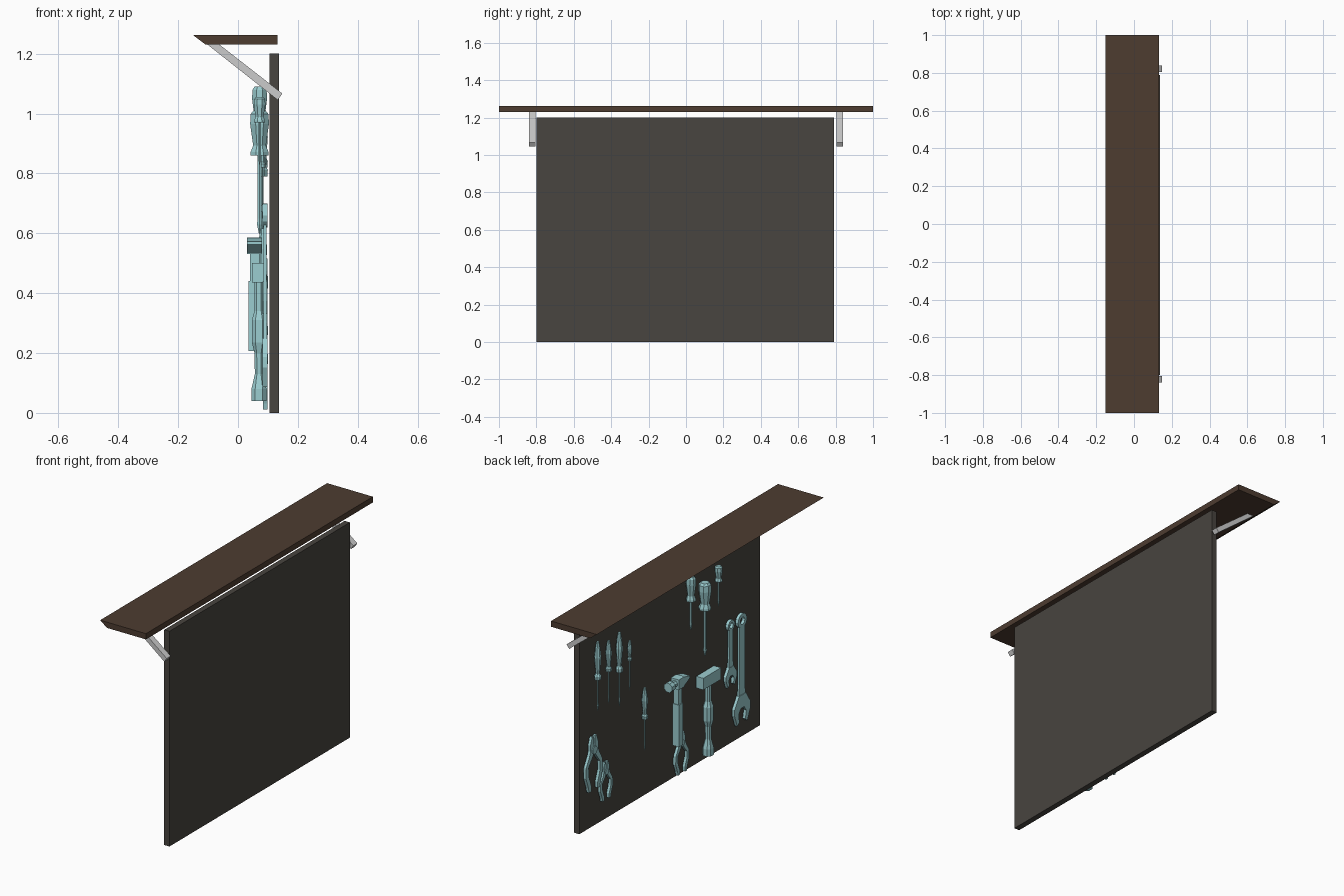
import bpy, bmesh, math
from mathutils import Vector

if "Cube" in bpy.data.objects:
    bpy.data.objects.remove(bpy.data.objects["Cube"])


def material(name, col):
    m = bpy.data.materials.new(name)
    m.diffuse_color = (*col, 1)
    m.use_nodes = True
    m.node_tree.nodes["Principled BSDF"].inputs["Base Color"].default_value = m.diffuse_color
    return m


TEAL = material("tool_teal", (0.33, 0.61, 0.63))
WOOD = material("brown_wood", (0.075, 0.045, 0.03))
DARK = material("dark_board", (0.065, 0.058, 0.05))


def skin(name, rings, mat, closed=False):
    """Bridge equal-sized rings into one solid."""
    bm = bmesh.new()
    vs = [[bm.verts.new(p) for p in r] for r in rings]
    n = len(vs[0])
    for i in range(len(vs) if closed else len(vs) - 1):
        a, b = vs[i], vs[(i + 1) % len(vs)]
        for k in range(n):
            bm.faces.new((a[k], a[(k + 1) % n], b[(k + 1) % n], b[k]))
    if not closed:
        bm.faces.new(vs[0])
        bm.faces.new(vs[-1])
    bmesh.ops.recalc_face_normals(bm, faces=bm.faces)
    me = bpy.data.meshes.new(name)
    bm.to_mesh(me)
    bm.free()
    ob = bpy.data.objects.new(name, me)
    bpy.context.collection.objects.link(ob)
    if mat:
        me.materials.append(mat)
    return ob


def prism_y(name, xz, y0, y1, mat):
    return skin(name, [[(x, y, z) for x, z in xz] for y in (y0, y1)], mat)


def prism_x(name, yz, x0, x1, mat=TEAL):
    return skin(name, [[(x, y, z) for y, z in yz] for x in (x0, x1)], mat)


def box(name, x0, x1, y0, y1, z0, z1, mat=TEAL):
    return prism_y(name, [(x0, z0), (x1, z0), (x1, z1), (x0, z1)], y0, y1, mat)


def strip(name, pts, x0, x1, closed=False):
    """Flat bar of varying width following (y, z, width) points."""
    rings, n = [], len(pts)
    for i, (y, z, w) in enumerate(pts):
        p = pts[(i - 1) % n if closed else max(i - 1, 0)]
        q = pts[(i + 1) % n if closed else min(i + 1, n - 1)]
        d = Vector((q[0] - p[0], q[1] - p[1])).normalized() * w / 2
        rings.append([(x0, y - d.y, z + d.x), (x1, y - d.y, z + d.x),
                      (x1, y + d.y, z - d.x), (x0, y + d.y, z - d.x)])
    return skin(name, rings, TEAL, closed)


def turned(name, x, y, prof, n=8):
    """Faceted round part along z from (z, radius) pairs."""
    ang = [math.tau * (k + .5) / n for k in range(n)]
    return skin(name, [[(x + r * math.cos(a), y + r * math.sin(a), z) for a in ang]
                       for z, r in prof], TEAL)


# Board, shelf with slanted front edge, two diagonal brackets
box("back_board", .105, .137, -.8, .79, 0, 1.2, DARK)
prism_y("shelf", [(-.15, 1.262), (.132, 1.262), (.132, 1.23), (-.108, 1.23)], -1, 1, WOOD)
for side, y in (("left", -.84), ("right", .805)):
    prism_y("bracket_" + side, [(-.108, 1.235), (-.068, 1.235), (.148, 1.067), (.133, 1.045)],
            y, y + .035, None)


# Screwdrivers: y, tip, handle bottom, handle top, radius
def screwdriver(i, x, y, tip, hb, top, r, shape):
    h = top - hb
    turned(f"screwdriver_handle_{i}", x, y, [(hb + t * h, r * k) for t, k in shape])
    s = r * .22
    turned(f"screwdriver_shaft_{i}", x, y,
           [(hb + .01, s), (tip + .05, s), (tip + .03, s * 1.3), (tip, s * .4)], 6)


STUBBY = [(0, .95), (.08, .95), (.22, .68), (.4, .8), (.7, 1), (.92, .95), (1, .65)]
SLIM = [(0, .9), (.1, 1), (.16, .6), (.28, .7), (.6, 1), (.85, .7), (1, .4)]
for i, (y, tip, hb, top, r) in enumerate([(-.146, .79, .955, 1.09, .027),
                                          (-.27, .6, .86, 1.01, .034),
                                          (-.39, .83, .97, 1.055, .021)]):
    screwdriver(f"stubby_{i}", .072, y, tip, hb, top, r, STUBBY)
for i, (y, tip, hb, top, r) in enumerate([(.66, .645, .82, 1.03, .019),
                                          (.564, .65, .83, 1.0, .017),
                                          (.47, .6, .79, 1.01, .019),
                                          (.379, .65, .82, .93, .013),
                                          (.246, .265, .443, .616, .017)]):
    screwdriver(f"slim_{i}", .082, y, tip, hb, top, r, SLIM)

# Ball hammer: square handle, block head, round striking face, wedge peen
box("hammer_1_handle", .035, .075, -.024, .012, .207, .44)
box("hammer_1_neck", .04, .072, -.02, .008, .44, .54)
box("hammer_1_head", .03, .08, -.03, .02, .53, .586)
oct_ring = [(math.cos(a), math.sin(a)) for a in (math.tau * (k + .5) / 8 for k in range(8))]
skin("hammer_1_striker", [[(.055 + r * c, y, .558 + r * s) for c, s in oct_ring]
                          for y, r in ((.015, .018), (.045, .018), (.05, .027), (.08, .027))], TEAL)
skin("hammer_1_peen", [[(.03, y, z0), (.08, y, z0), (.08, y, z1), (.03, y, z1)]
                       for y, z0, z1 in ((-.03, .535, .584), (-.08, .562, .572))], TEAL)

# Mallet: shaped handle and block head
MX, MY = .07, -.296
skin("mallet_handle", [[(MX + a * k * .025, MY + b * k * .028, z)
                        for a, b in ((-1, -.5), (-.5, -1), (.5, -1), (1, -.5),
                                     (1, .5), (.5, 1), (-.5, 1), (-1, .5))]
                       for z, k in ((.04, 1), (.08, 1), (.13, .55), (.2, .6), (.235, .95),
                                    (.31, .95), (.34, .6), (.44, .6))], TEAL)
box("mallet_head", .046, .09, MY - .078, MY + .078, .435, .5)


# Wrenches: closed ring, tapered handle and open jaw
def wrench(i, y, z0, z1, w, R):
    x0, x1 = .082, .099
    ring = [(y + R * .75 * math.cos(a), z1 - R + R * .75 * math.sin(a), R * .5)
            for a in (math.tau * k / 12 for k in range(12))]
    strip(f"wrench_{i}_ring", ring, x0, x1, True)
    h = w * 1.15
    outline = [(-.22, h), (-.5, h * .62), (-.5, h * .4), (-.3, 0), (-.17, h * .1), (-.24, h * .38),
               (-.1, h * .55), (.1, h * .55), (.24, h * .38), (.2, h * .1), (.33, 0), (.5, h * .4),
               (.5, h * .62), (.22, h)]
    prism_x(f"wrench_{i}_jaw", [(y + a * w, z0 + b) for a, b in outline], x0, x1)
    strip(f"wrench_{i}_handle", [(y, z0 + h - .005, w * .44), (y, z0 + h + .06, w * .33),
                                 (y, z1 - 1.8 * R, R * 1.2)], x0 + .003, x1 - .003)


wrench(1, -.616, .087, .70, .14, .04)
wrench(2, -.519, .33, .70, .095, .03)


# Pliers: jaws, pivot and two bowed handles
def pliers(i, y, z0, z1, w):
    h = z1 - z0
    for s, side in ((-1, "left"), (1, "right")):
        path = [(.09, 1, .09), (.13, .86, .2), (.1, .74, .25), (.2, .64, .2), (.41, .48, .15),
                (.41, .3, .17), (.27, .1, .17), (.25, 0, .13)]
        strip(f"pliers_{i}_{side}_arm", [(y + s * a * w, z0 + b * h, t * w) for a, b, t in path],
              .083, .099)
    skin(f"pliers_{i}_pivot", [[(x, y + c * w * .15, z0 + .74 * h + d * w * .15)
                                for c, d in oct_ring] for x in (.079, .1)], TEAL)


pliers(1, .688, .215, .515, .15)
pliers(2, .58, .12, .33, .11)
pliers(3, -.087, .012, .24, .12)
